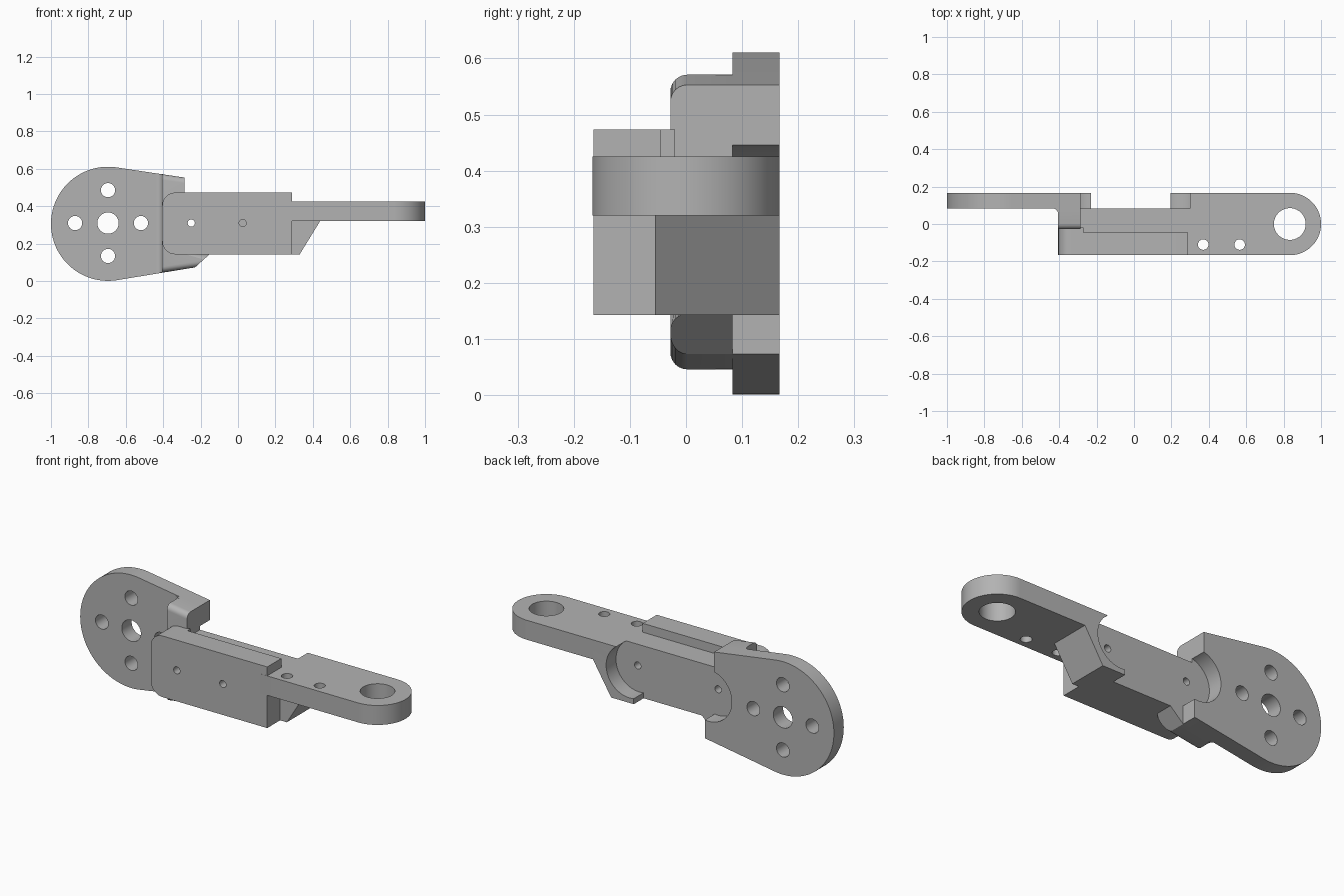
import bpy, bmesh, math
from mathutils import Vector

old = bpy.data.objects.get("Cube")
if old:
    bpy.data.objects.remove(old, do_unlink=True)

GREY = (0.45, 0.45, 0.45, 1)
mat = bpy.data.materials.new("plain grey")
mat.use_nodes = True
mat.diffuse_color = GREY
mat.node_tree.nodes["Principled BSDF"].inputs["Base Color"].default_value = GREY

AXIS_Z = 0.31          # height shared by the lug and all front holes
BACK, STEP = 0.167, 0.083


def prism(name, profile, lo, hi, axis, round_front=0):
    """Extrude a profile: axis 'y' takes (x, z) points, axis 'z' takes (x, y)."""
    place = (lambda a, b, h: (a, h, b)) if axis == "y" else (lambda a, b, h: (a, b, h))
    bm = bmesh.new()
    face = bm.faces.new([bm.verts.new(place(a, b, lo)) for a, b in profile])
    grown = bmesh.ops.extrude_face_region(bm, geom=[face])["geom"]
    shift = Vector(place(0, 0, hi - lo))
    for v in grown:
        if isinstance(v, bmesh.types.BMVert):
            v.co += shift
    if round_front:
        edges = [e for e in bm.edges
                 if all(abs(v.co.y - lo) < 1e-4 for v in e.verts)
                 and abs(e.verts[0].co.x - e.verts[1].co.x) > 0.1
                 and abs(e.verts[0].co.z - e.verts[1].co.z) < 0.05]
        bmesh.ops.bevel(bm, geom=edges, offset=round_front, segments=6,
                        profile=0.5, affect="EDGES")
    bmesh.ops.recalc_face_normals(bm, faces=bm.faces)
    mesh = bpy.data.meshes.new(name)
    bm.to_mesh(mesh)
    bm.free()
    obj = bpy.data.objects.new(name, mesh)
    bpy.context.collection.objects.link(obj)
    mesh.materials.append(mat)
    return obj


def arc(cx, cy, r, start, end, n=32):
    angles = [math.radians(start + (end - start) * i / n) for i in range(n + 1)]
    return [(cx + r * math.cos(t), cy + r * math.sin(t)) for t in angles]


def hole(x, other, r, lo, hi, axis):
    return prism("hole_cutter", arc(x, other, r, 0, 360, 64)[:-1], lo, hi, axis)


def boolean(obj, others, operation="DIFFERENCE"):
    for other in others:
        bpy.ops.object.select_all(action="DESELECT")
        bpy.context.view_layer.objects.active = obj
        obj.select_set(True)
        mod = obj.modifiers.new("cut", "BOOLEAN")
        mod.operation, mod.solver, mod.object = operation, "EXACT", other
        bpy.ops.object.modifier_apply(modifier=mod.name)
        bpy.data.objects.remove(other, do_unlink=True)


def finish(obj):
    bpy.ops.object.select_all(action="DESELECT")
    bpy.context.view_layer.objects.active = obj
    obj.select_set(True)
    bpy.ops.object.shade_smooth_by_angle(angle=math.radians(30))


# Round mounting lug, tapering towards the body
lug_profile = arc(-0.695, 0.306, 0.305, 82, 278, 64) + [
    (-0.23, 0.073), (-0.23, 0.25), (-0.285, 0.25), (-0.285, 0.553)]
lug = prism("mounting_lug", lug_profile, STEP, BACK, "y")
cuts = [hole(-0.695, AXIS_Z, 0.057, 0, 0.3, "y")]
for i in range(4):
    t = i * math.pi / 2
    cuts.append(hole(-0.695 + 0.176 * math.cos(t), AXIS_Z + 0.176 * math.sin(t),
                     0.038, 0, 0.3, "y"))
cuts.append(hole(-0.25, AXIS_Z, 0.14, STEP - 0.01, 0.3, "y"))
boolean(lug, cuts)
finish(lug)

# Thick block joining the lug to the body, with a chamfered lower toe
block = prism("joining_block", [
    (-0.405, 0.571), (-0.285, 0.553), (-0.285, 0.145), (-0.15, 0.145),
    (-0.23, 0.073), (-0.405, 0.046)], -0.028, STEP, "y", round_front=0.03)
boolean(block, [hole(-0.25, AXIS_Z, 0.019, -0.3, 0.3, "y")])
finish(block)

# Concave fillet between the lug and the block
fillet = prism("lug_fillet", arc(-0.435, 0.053, 0.03, 90, 0, 8) + [(-0.4, 0.053),
               (-0.4, STEP)], 0.046, 0.571, "z")
finish(fillet)

# Front plate with rounded left corners
plate = prism("front_plate", arc(-0.335, 0.403, 0.07, 90, 180, 12)
              + arc(-0.335, 0.213, 0.07, 180, 270, 12)
              + [(0.29, 0.143), (0.29, 0.473)], -0.165, -0.045, "y")
boolean(plate, [hole(x, AXIS_Z, 0.019, -0.3, end, "y")
                for x, end in ((-0.25, 0.3), (0.025, -0.08))])
finish(plate)

# Spacer widening the plate up to the block
spacer = prism("plate_spacer", arc(-0.335, 0.403, 0.07, 90, 180, 12)
               + arc(-0.335, 0.213, 0.07, 180, 270, 12)
               + [(-0.27, 0.143), (-0.27, 0.473)], -0.045, -0.02, "y")
boolean(spacer, [hole(-0.25, AXIS_Z, 0.019, -0.3, 0.3, "y")])
finish(spacer)

# Lower wall behind the plate
wall = prism("back_wall", [(-0.3, 0.143), (0.25, 0.143), (0.25, 0.425),
                           (-0.3, 0.425)], -0.045, STEP, "y")
boolean(wall, [hole(-0.25, AXIS_Z, 0.019, -0.3, 0.3, "y"),
               hole(0.23, AXIS_Z, 0.019, 0.03, 0.3, "y")])
finish(wall)

# Arm with a rounded tip, supported by a sloping gusset
arm = prism("arm", [(0.25, -0.1655)] + arc(0.833, 0, 0.167, -90, 90, 40)
            + [(0.25, BACK)], 0.32, 0.425, "z")
gusset = prism("gusset", [(0.195, 0.143), (0.33, 0.143), (0.44, 0.322),
                          (0.44, 0.425), (0.195, 0.425)], -0.055, BACK, "y")
boolean(gusset, [hole(0.23, AXIS_Z, 0.019, 0.03, 0.3, "y")])
boolean(arm, [hole(0.833, 0, 0.085, 0, 0.6, "z"),
              hole(0.37, -0.11, 0.028, 0, 0.6, "z"),
              hole(0.565, -0.11, 0.028, 0, 0.6, "z")])
for part in (arm, gusset):
    boolean(part, [hole(0.22, AXIS_Z, 0.14, STEP, 0.3, "y")])
    finish(part)
